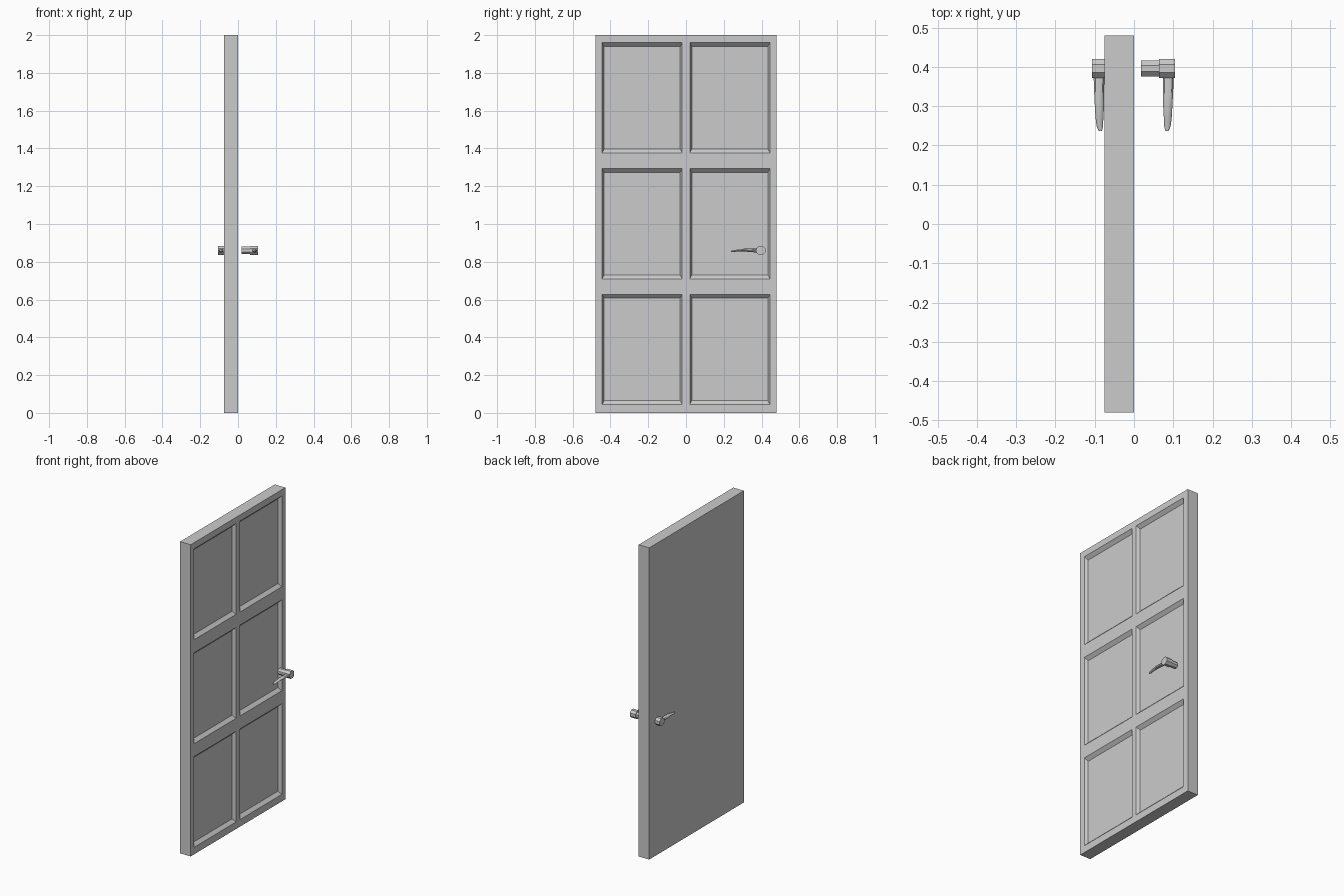
import bpy, bmesh, math
from mathutils import Vector, Matrix

if "Cube" in bpy.data.objects:
    bpy.data.objects.remove(bpy.data.objects["Cube"])

W, H, T = 0.96, 2.0, 0.075          # door width, height, thickness
Y_CUTS = [(-0.444, -0.02), (0.02, 0.444)]
Z_CUTS = [(0.045, 0.627), (0.71, 1.293), (1.377, 1.96)]
DEPTH = 0.02                        # panel recess
HY, HZ = 0.396, 0.86                # handle position


def finish(bm, name, smooth=False):
    bmesh.ops.recalc_face_normals(bm, faces=bm.faces[:])
    me = bpy.data.meshes.new(name)
    bm.to_mesh(me)
    bm.free()
    ob = bpy.data.objects.new(name, me)
    bpy.context.collection.objects.link(ob)
    if smooth:
        bpy.ops.object.select_all(action='DESELECT')
        ob.select_set(True)
        bpy.context.view_layer.objects.active = ob
        bpy.ops.object.shade_smooth_by_angle(angle=math.radians(40))
    return ob


def loft(bm, rings):
    """Skin closed rings of points and cap both ends."""
    loops = [[bm.verts.new(p) for p in r] for r in rings]
    n = len(loops[0])
    for a, b in zip(loops, loops[1:]):
        for i in range(n):
            j = (i + 1) % n
            bm.faces.new((a[i], a[j], b[j], b[i]))
    bm.faces.new(loops[0])
    bm.faces.new(loops[-1])


# door slab: one front face cut into rails and six panels
bm = bmesh.new()
xform = Matrix.Translation((-T / 2, 0, H / 2)) @ Matrix.Diagonal((T, W, H, 1))
bmesh.ops.create_cube(bm, size=1, matrix=xform)
for axis, cuts in ((Vector((0, 1, 0)), Y_CUTS), (Vector((0, 0, 1)), Z_CUTS)):
    for c in [v for pair in cuts for v in pair]:
        bmesh.ops.bisect_plane(bm, geom=bm.verts[:] + bm.edges[:] + bm.faces[:],
                               plane_co=axis * c, plane_no=axis)


def is_panel(f):
    c = f.calc_center_median()
    return (c.x > -0.001 and any(a < c.y < b for a, b in Y_CUTS)
            and any(a < c.z < b for a, b in Z_CUTS))


# sink each panel with sloped borders
panels = [f for f in bm.faces if is_panel(f)]
for f in bmesh.ops.extrude_discrete_faces(bm, faces=panels)['faces']:
    c = f.calc_center_median()
    for v in f.verts:
        v.co.x -= DEPTH
        v.co.y -= math.copysign(0.011, v.co.y - c.y)
        v.co.z -= math.copysign(0.02, v.co.z - c.z)
finish(bm, "door_slab")


# lever handles, one on each side
def x_ring(x, r, n=8):
    return [(x, HY + r * math.cos(2 * math.pi * (i + 0.5) / n),
             HZ + r * math.sin(2 * math.pi * (i + 0.5) / n)) for i in range(n)]


def y_ring(x, y, z, rx, rz, n=8):
    return [(x + rx * math.cos(2 * math.pi * i / n), y,
             z + rz * math.sin(2 * math.pi * i / n)) for i in range(n)]


# lever path: x, y, z, half width, half height
LEVER = [(0.087, 0.385, 0.859, 0.014, 0.010),
         (0.087, 0.345, 0.860, 0.013, 0.009),
         (0.086, 0.305, 0.862, 0.012, 0.007),
         (0.086, 0.270, 0.859, 0.010, 0.005),
         (0.085, 0.248, 0.855, 0.008, 0.004),
         (0.084, 0.237, 0.855, 0.004, 0.003)]

for side, flip in (("front", 1), ("back", -1)):
    for part, rings in (
            ("stem", [x_ring(0.018, 0.0215), x_ring(0.066, 0.0215)]),
            ("hub", [x_ring(0.064, 0.026), x_ring(0.105, 0.026)]),
            ("lever", [y_ring(*p) for p in LEVER])):
        bm = bmesh.new()
        loft(bm, rings)
        if flip < 0:
            for v in bm.verts:
                v.co.x = -0.002 - v.co.x
        finish(bm, f"{side}_handle_{part}", smooth=True)
